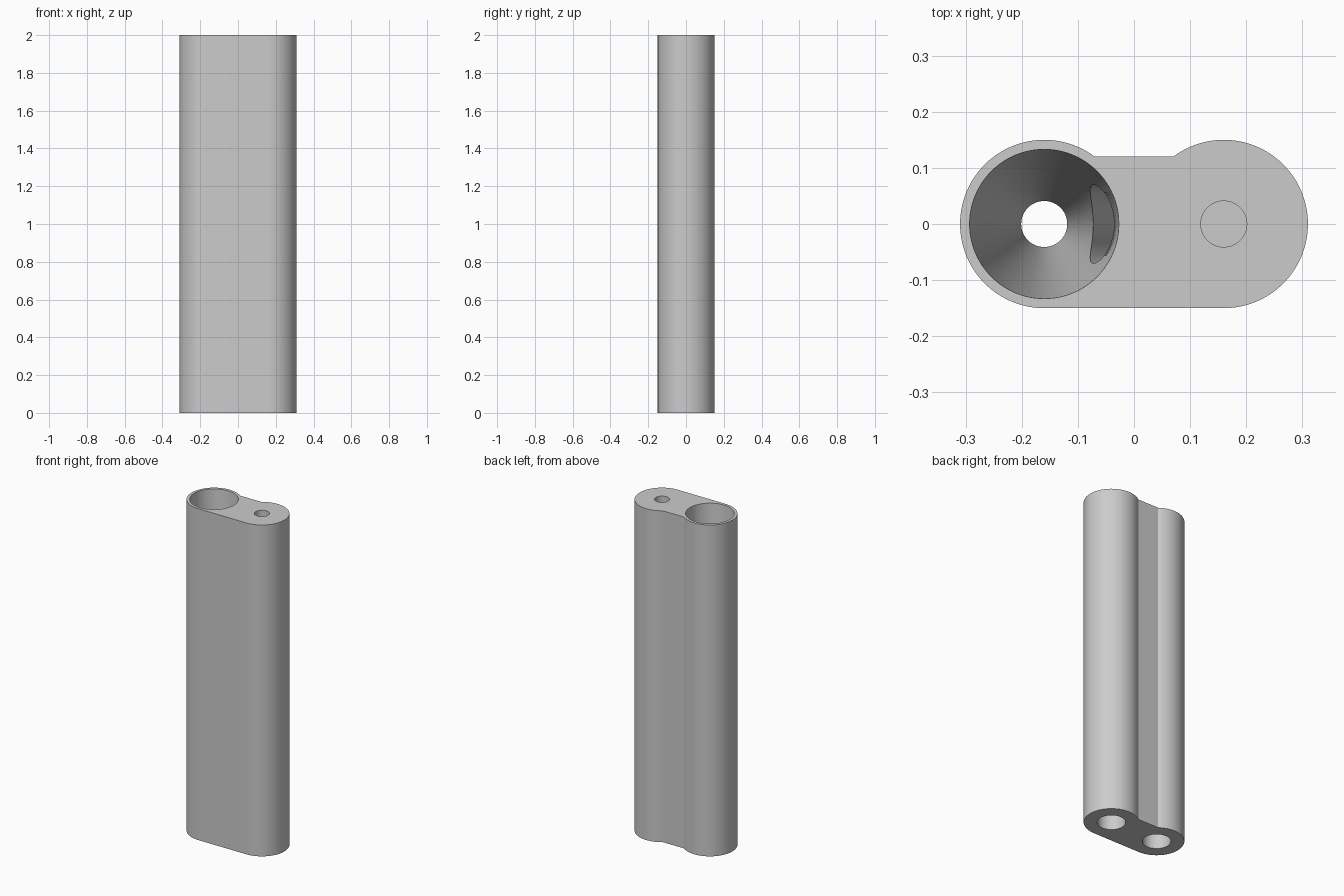
import bpy, bmesh, math
from mathutils import Vector

if "Cube" in bpy.data.objects:
    bpy.data.objects.remove(bpy.data.objects["Cube"])

R, CX, BACK = 0.15, 0.16, 0.12      # end radius, end centre offset, flat back
SEG = 96


def make_object(name, bm):
    bmesh.ops.recalc_face_normals(bm, faces=bm.faces[:])
    mesh = bpy.data.meshes.new(name)
    bm.to_mesh(mesh)
    bm.free()
    ob = bpy.data.objects.new(name, mesh)
    bpy.context.collection.objects.link(ob)
    return ob


def lathe(name, profile, base, axis=Vector((0, 0, 1))):
    """Closed solid of revolution from (radius, distance) pairs along an axis."""
    bm = bmesh.new()
    turn = axis.to_track_quat('Z', 'Y')
    rings = []
    for r, d in profile:
        rings.append([bm.verts.new(Vector(base) + turn @ Vector(
            (r * math.cos(2 * math.pi * i / SEG), r * math.sin(2 * math.pi * i / SEG), d)))
            for i in range(SEG)])
    for a, b in zip(rings, rings[1:]):
        for i in range(SEG):
            j = (i + 1) % SEG
            bm.faces.new((a[i], a[j], b[j], b[i]))
    bm.faces.new(rings[0][::-1])
    bm.faces.new(rings[-1])
    return make_object(name, bm)


# Body: two round ends joined by a flat front and a recessed flat back
top_angle = math.pi - math.asin(BACK / R)
N = 56
right_end = []
for i in range(N + 1):
    a = -math.pi / 2 + (top_angle + math.pi / 2) * i / N
    right_end.append((CX + R * math.cos(a), R * math.sin(a)))
outline = right_end + [(-x, y) for x, y in reversed(right_end)]
bm = bmesh.new()
base = bm.faces.new([bm.verts.new((x, y, 0)) for x, y in outline])
top = bmesh.ops.extrude_face_region(bm, geom=[base])
bmesh.ops.translate(bm, vec=(0, 0, 2),
                    verts=[v for v in top['geom'] if isinstance(v, bmesh.types.BMVert)])
body = make_object("body", bm)

# Cutters: tapered funnel, small top socket, bottom bore, slanted channel
exit_point = Vector((CX, 0, 0.08))
channel = Vector((-0.11, 0, 1.87)) - exit_point
cutters = [
    lathe("funnel_cutter", [(0.077, -0.05), (0.077, 0.15), (0.041, 0.15),
                            (0.041, 0.3), (0.133, 2.0), (0.1357, 2.05)], (-CX, 0, 0)),
    lathe("socket_cutter", [(0.041, 1.7), (0.041, 2.05)], (CX, 0, 0)),
    lathe("bore_cutter", [(0.077, -0.05), (0.077, 0.15)], (CX, 0, 0)),
    lathe("channel_cutter", [(0.07, 0), (0.07, channel.length)], exit_point,
          channel.normalized()),
]
bpy.context.view_layer.objects.active = body
for cutter in cutters:
    mod = body.modifiers.new(cutter.name, 'BOOLEAN')
    mod.operation = 'DIFFERENCE'
    mod.solver = 'EXACT'
    mod.object = cutter
    bpy.ops.object.modifier_apply(modifier=mod.name)
for cutter in cutters:
    bpy.data.objects.remove(cutter)

# Plain grey finish with crisp rims
grey = bpy.data.materials.new("grey")
grey.diffuse_color = (0.6, 0.6, 0.6, 1)
grey.use_nodes = True
grey.node_tree.nodes["Principled BSDF"].inputs["Base Color"].default_value = grey.diffuse_color
body.data.materials.clear()
body.data.materials.append(grey)
body.select_set(True)
bpy.ops.object.shade_smooth_by_angle(angle=math.radians(25))
